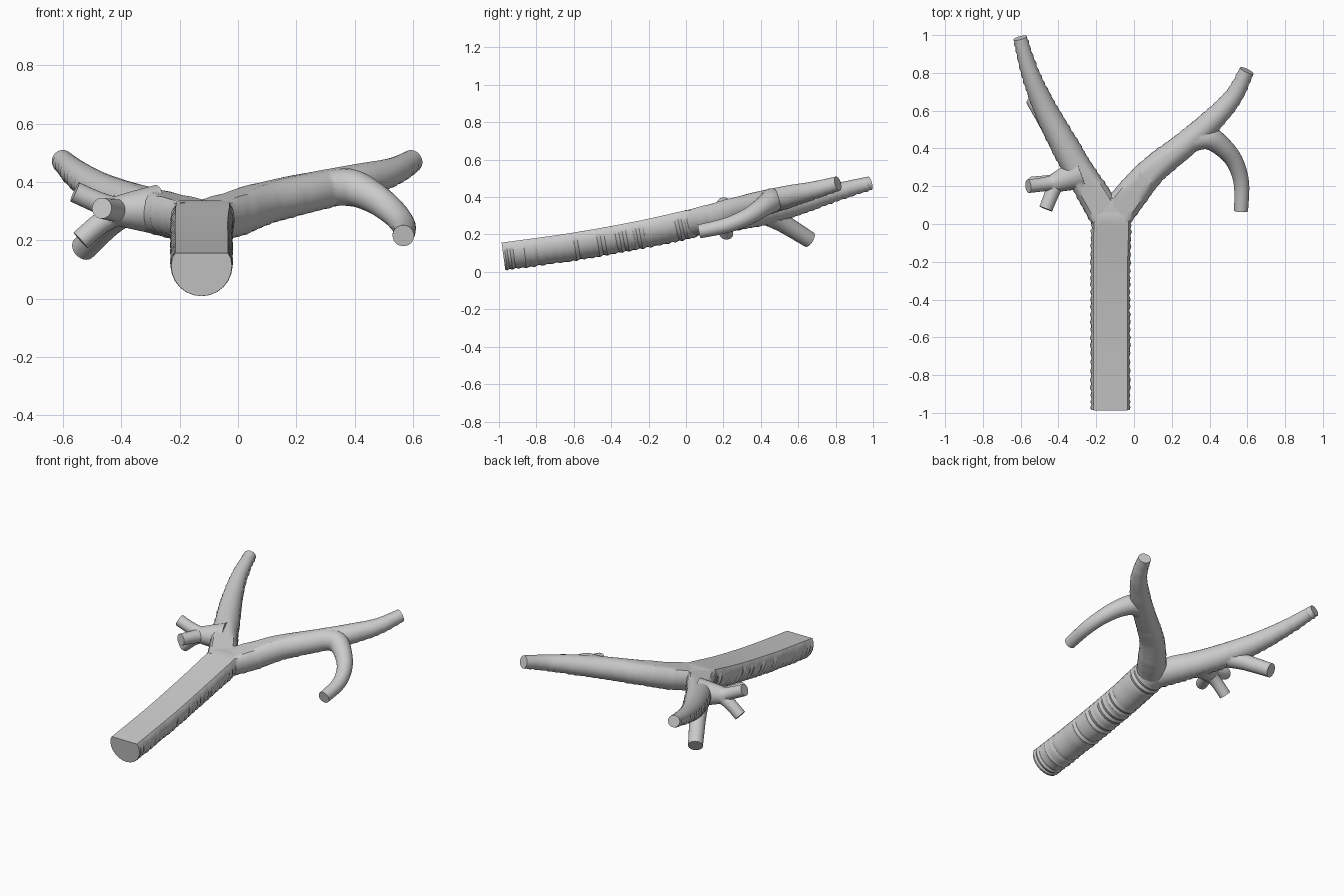
import bpy, bmesh, math, random
from mathutils import Vector

if "Cube" in bpy.data.objects:
    bpy.data.objects.remove(bpy.data.objects["Cube"])

random.seed(4)
UP = Vector((0, 0, 1))
SIDES = 24


def catmull(a, b, c, d, t):
    return [0.5 * (2 * q + (r - p) * t + (2 * p - 5 * q + 4 * r - s) * t * t
                   + (3 * q - p - 3 * r + s) * t ** 3) for p, q, r, s in zip(a, b, c, d)]


def limb(name, pts, ripple=0.0, step=0.02):
    """Tube through (x, y, z, radius, flat); flat < 1 shaves the top of the round section."""
    samples = []
    n = len(pts)
    for i in range(n - 1):
        a, b, c, d = pts[max(i - 1, 0)], pts[i], pts[i + 1], pts[min(i + 2, n - 1)]
        count = max(2, round((Vector(c[:3]) - Vector(b[:3])).length / step))
        samples += [catmull(a, b, c, d, k / count) for k in range(count)]
    samples.append(list(pts[-1]))
    pos = [Vector(s[:3]) for s in samples]
    bm = bmesh.new()
    rings = []
    for i, s in enumerate(samples):
        tan = (pos[min(i + 1, len(pos) - 1)] - pos[max(i - 1, 0)]).normalized()
        side = tan.cross(UP).normalized()
        up = side.cross(tan)
        inner = 0 < i < len(samples) - 1
        bump = ripple * ((1 if i % 2 else -1) + random.uniform(-.6, .6)) if inner else 0
        ring = []
        for k in range(SIDES):
            ang = 2 * math.pi * k / SIDES
            h = math.sin(ang)
            rad = s[3] + (bump if h < 0.4 else 0)
            ring.append(bm.verts.new(pos[i] + side * rad * math.cos(ang)
                                     + up * min(h * rad, s[4] * s[3])))
        rings.append(ring)
    for r0, r1 in zip(rings, rings[1:]):
        for k in range(SIDES):
            j = (k + 1) % SIDES
            bm.faces.new((r0[k], r0[j], r1[j], r1[k]))
    bm.faces.new(rings[0])
    bm.faces.new(rings[-1])
    bmesh.ops.recalc_face_normals(bm, faces=bm.faces)
    me = bpy.data.meshes.new(name)
    bm.to_mesh(me)
    bm.free()
    ob = bpy.data.objects.new(name, me)
    bpy.context.collection.objects.link(ob)
    return ob


def select_only(ob):
    bpy.ops.object.select_all(action='DESELECT')
    ob.select_set(True)
    bpy.context.view_layer.objects.active = ob


def merge(base, parts):
    """Union the twigs into their branch."""
    for p in parts:
        select_only(base)
        m = base.modifiers.new("join", 'BOOLEAN')
        m.operation, m.solver, m.object = 'UNION', 'EXACT', p
        bpy.ops.object.modifier_apply(modifier=m.name)
        bpy.data.objects.remove(p)


# Trunk: D-shaped section with a flat top, ending in a wedge at the fork
trunk = limb("trunk", [
    (-.125, -.98, .112, .104, .43), (-.125, -.6, .165, .104, .43),
    (-.125, -.25, .228, .104, .43), (-.12, .02, .285, .104, .45),
    (-.12, .08, .305, .075, .45), (-.12, .14, .33, .025, .45)], ripple=.003)

# Left branch with its hanging stub and twig cluster
left = limb("left_branch", [
    (-.14, .03, .28, .09, .55), (-.21, .15, .29, .085, .7),
    (-.29, .28, .303, .078, .9), (-.375, .43, .327, .073, 1),
    (-.47, .61, .37, .062, 1), (-.55, .8, .425, .048, 1),
    (-.603, .985, .474, .037, 1)], ripple=.002)
merge(left, [
    limb("stub", [(-.37, .4, .325, .065, 1), (-.44, .51, .265, .05, 1), (-.53, .66, .172, .044, 1)]),
    limb("twig_base", [(-.28, .27, .305, .085, 1), (-.36, .24, .303, .066, 1),
                       (-.44, .21, .3, .045, 1)]),
    limb("twig_up", [(-.4, .225, .3, .042, 1), (-.48, .21, .33, .037, 1), (-.56, .2, .366, .036, 1)]),
    limb("twig_front", [(-.4, .24, .3, .042, 1), (-.435, .16, .305, .038, 1), (-.467, .08, .31, .036, 1)]),
    limb("twig_down", [(-.4, .225, .3, .042, 1), (-.47, .22, .26, .037, 1), (-.54, .215, .2, .036, 1)]),
])

# Right branch with its curved side shoot
right = limb("right_branch", [
    (-.11, .03, .28, .09, .5), (-.01, .16, .298, .085, .75),
    (.1, .285, .332, .075, .9), (.28, .43, .372, .067, 1),
    (.42, .555, .404, .06, 1), (.53, .68, .435, .048, 1),
    (.597, .812, .472, .039, 1)], ripple=.0015)
merge(right, [limb("side_shoot", [
    (.28, .435, .375, .06, 1), (.38, .46, .382, .064, 1), (.46, .415, .35, .054, 1),
    (.53, .335, .298, .046, 1), (.568, .22, .25, .041, 1), (.567, .07, .216, .037, 1)])])

for ob in (trunk, left, right):
    select_only(ob)
    bpy.ops.object.shade_smooth_by_angle(angle=math.radians(35))
